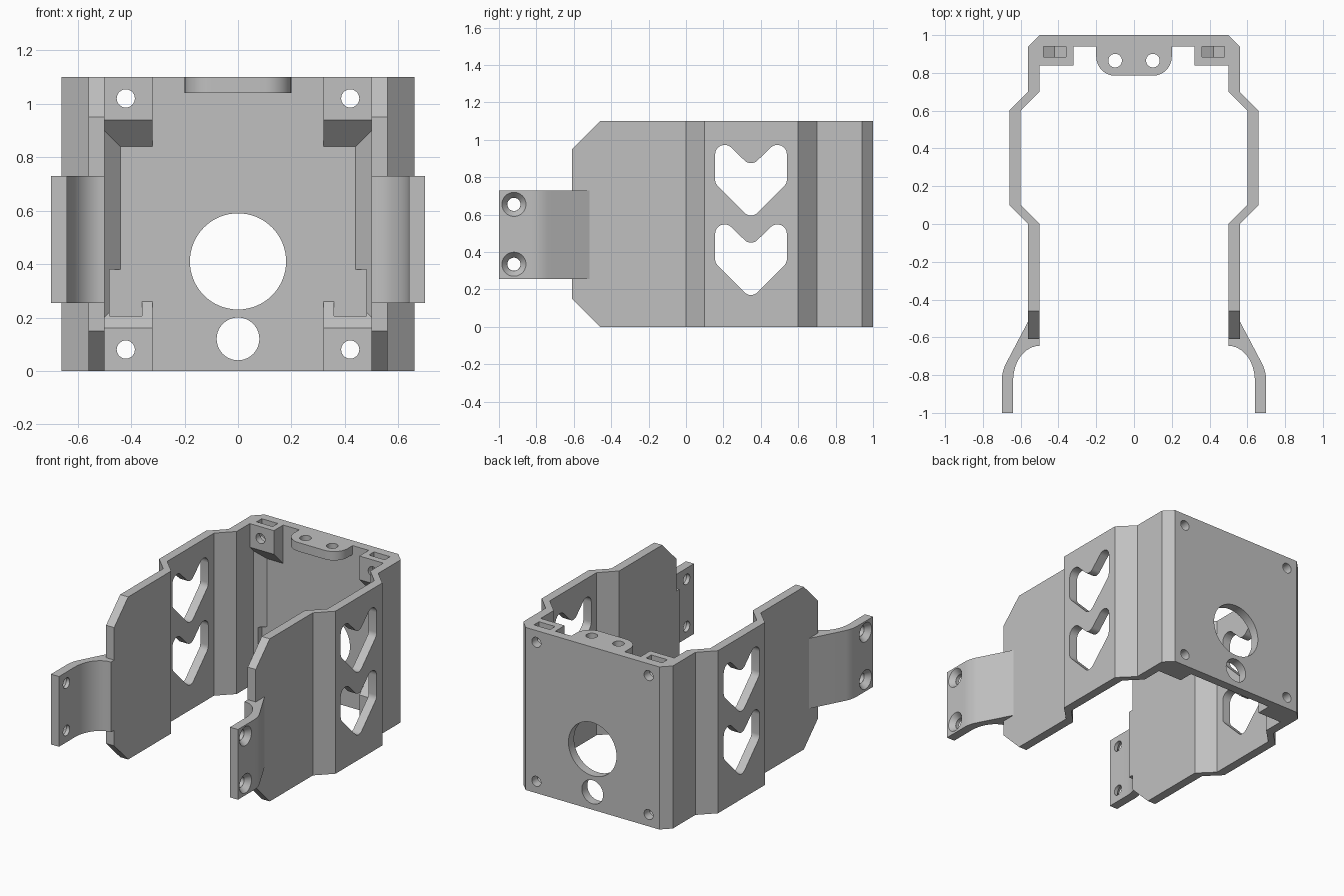
import bpy
import bmesh
from math import sin, cos, radians

if "Cube" in bpy.data.objects:
    bpy.data.objects.remove(bpy.data.objects["Cube"])

grey = bpy.data.materials.new("light_grey_plastic")
grey.use_nodes = True
grey.diffuse_color = (0.53, 0.53, 0.53, 1)
grey.node_tree.nodes["Principled BSDF"].inputs["Base Color"].default_value = grey.diffuse_color

PLACE = {"x": lambda a, b, h: (h, a, b),
         "y": lambda a, b, h: (a, h, b),
         "z": lambda a, b, h: (a, b, h)}


def prism(name, outline, axis, low, high, end=None):
    """Extrude an outline along an axis, optionally lofting to another outline."""
    bm = bmesh.new()
    rings = [[bm.verts.new(PLACE[axis](a, b, h)) for a, b in ring]
             for ring, h in ((outline, low), (end or outline, high))]
    for ring in rings:
        bm.faces.new(ring)
    n = len(outline)
    for i in range(n):
        j = (i + 1) % n
        bm.faces.new((rings[0][i], rings[0][j], rings[1][j], rings[1][i]))
    bmesh.ops.recalc_face_normals(bm, faces=bm.faces)
    mesh = bpy.data.meshes.new(name)
    bm.to_mesh(mesh)
    bm.free()
    mesh.materials.append(grey)
    obj = bpy.data.objects.new(name, mesh)
    bpy.context.collection.objects.link(obj)
    return obj


def arc(cx, cy, r, start, stop, steps=8, ry=None):
    angles = [radians(start + (stop - start) * i / steps) for i in range(steps + 1)]
    return [(cx + r * cos(t), cy + (ry or r) * sin(t)) for t in angles]


def circle(cx, cy, r, steps=40):
    return arc(cx, cy, r, 0, 360, steps)[:-1]


cutters = []


def cutter(*args):
    obj = prism("cutter", *args)
    obj.hide_render = True
    cutters.append(obj)
    return obj


def cut(obj, tools):
    bpy.context.view_layer.objects.active = obj
    for tool in tools:
        mod = obj.modifiers.new("cut", "BOOLEAN")
        mod.operation = "DIFFERENCE"
        mod.solver = "EXACT"
        mod.object = tool
        bpy.ops.object.modifier_apply(modifier=mod.name)


def flip(outline, s):
    return [(a * s, b) for a, b in outline]


parts = []

# U-shaped shell: back wall and both cranked side walls
half = [(0.5, 1), (0.56, 0.94), (0.56, 0.7), (0.66, 0.6), (0.66, 0.1), (0.56, 0),
        (0.56, -0.61), (0.5, -0.61), (0.5, 0), (0.6, 0.1), (0.6, 0.6), (0.5, 0.7), (0.5, 0.94)]
shell = prism("frame_shell", half + flip(half[::-1], -1), "z", 0, 1.1)
parts.append(shell)

# Bevelled front corners of the side walls
corner = [(-0.41, 1.15), (-0.66, 0.9), (-0.66, 1.15)]
shell_cuts = [cutter(corner, "x", -0.8, 0.8),
              cutter([(y, 1.1 - z) for y, z in corner], "x", -0.8, 0.8)]

# Rounded heart-shaped windows
mid, reach = 0.3475, 0.141
heart = (arc(mid, 0.643, 0.048, 225, 315)
         + arc(mid + reach, 0.789, 0.051, 315, 360)
         + arc(mid + reach, 0.922, 0.051, 0, 135)
         + arc(mid, 0.923, 0.048, 315, 225)
         + arc(mid - reach, 0.922, 0.051, 45, 180)
         + arc(mid - reach, 0.789, 0.051, 180, 225))
for drop in (0, 0.425):
    shell_cuts.append(cutter([(y, z - drop) for y, z in heart], "x", -0.8, 0.8))

# Round openings in the back wall
shell_cuts.append(cutter(circle(0, 0.41, 0.18, 64), "y", 0.8, 1.1))
shell_cuts.append(cutter(circle(0, 0.12, 0.08), "y", 0.8, 1.1))

for side, s in (("left", 1), ("right", -1)):
    # Screw holes and nut slots shared by the corner blocks
    screws = {z: cutter(circle(0.42 * s, z, 0.034, 32), "y", 0.7, 1.1) for z in (0.08, 1.02)}
    shell_cuts += screws.values()
    slots = {}
    for z, top in ((0.08, 0.38), (1.02, 1.2)):
        nut = [(0.36, top), (0.48, top), (0.48, z - 0.035), (0.42, z - 0.069), (0.36, z - 0.035)]
        slots[z] = cutter(flip(nut, s), "y", 0.885, 0.96)

    # Corner blocks with sloping inner ends
    ends = sorted((0.32 * s, 0.5 * s))
    upper = prism(side + "_upper_corner_block",
                  [(0.94, 1.1), (0.84, 1.1), (0.84, 0.94), (0.94, 0.84)], "x", *ends)
    cut(upper, [screws[1.02], slots[1.02]])
    lower = prism(side + "_lower_corner_block",
                  [(0.94, 0), (0.84, 0), (0.84, 0.16), (0.94, 0.26)], "x", *ends)
    cut(lower, [screws[0.08], slots[0.08]])

    # Diagonal fillet running up the inside corner
    gusset = prism(side + "_corner_gusset",
                   flip([(0.5, 0.88), (0.44, 0.94), (0.5, 0.94)], s), "z", 0.15, 0.92)
    cut(gusset, [slots[0.08]])

    # Curved mounting arm with countersunk holes
    outline = ([(0.56, -0.61), (0.56, -0.515)]
               + arc(0.5, -0.83, 0.2, 28, 0)
               + [(0.7, -1), (0.64, -1)]
               + arc(0.5, -0.83, 0.14, 0, 90, 12, 0.185)
               + [(0.5, -0.61)])
    arm = prism(side + "_mounting_arm", flip(outline, s), "z", 0.255, 0.73)
    holes = []
    for z in (0.335, 0.655):
        holes.append(cutter(circle(-0.92, z, 0.035), "x", 0.5 * s, 0.8 * s))
        holes.append(cutter(circle(-0.92, z, 0.036), "x", 0.665 * s, 0.702 * s,
                            circle(-0.92, z, 0.066)))
    cut(arm, holes)
    parts += [upper, lower, gusset, arm]

cut(shell, shell_cuts)

# Rounded tab at the top of the back wall
tab = prism("top_tab", [(-0.2, 0.94)] + arc(-0.1, 0.885, 0.1, 180, 270)
            + arc(0.1, 0.885, 0.1, 270, 360) + [(0.2, 0.94)], "z", 1.04, 1.1)
cut(tab, [cutter(circle(x, 0.865, 0.036), "z", 1, 1.2) for x in (-0.1, 0.1)])
parts.append(tab)

for tool in cutters:
    bpy.data.objects.remove(tool)

# Smooth the curves while keeping edges sharp
bpy.ops.object.select_all(action="DESELECT")
for obj in parts:
    obj.select_set(True)
bpy.context.view_layer.objects.active = shell
bpy.ops.object.shade_smooth_by_angle(angle=radians(25))
